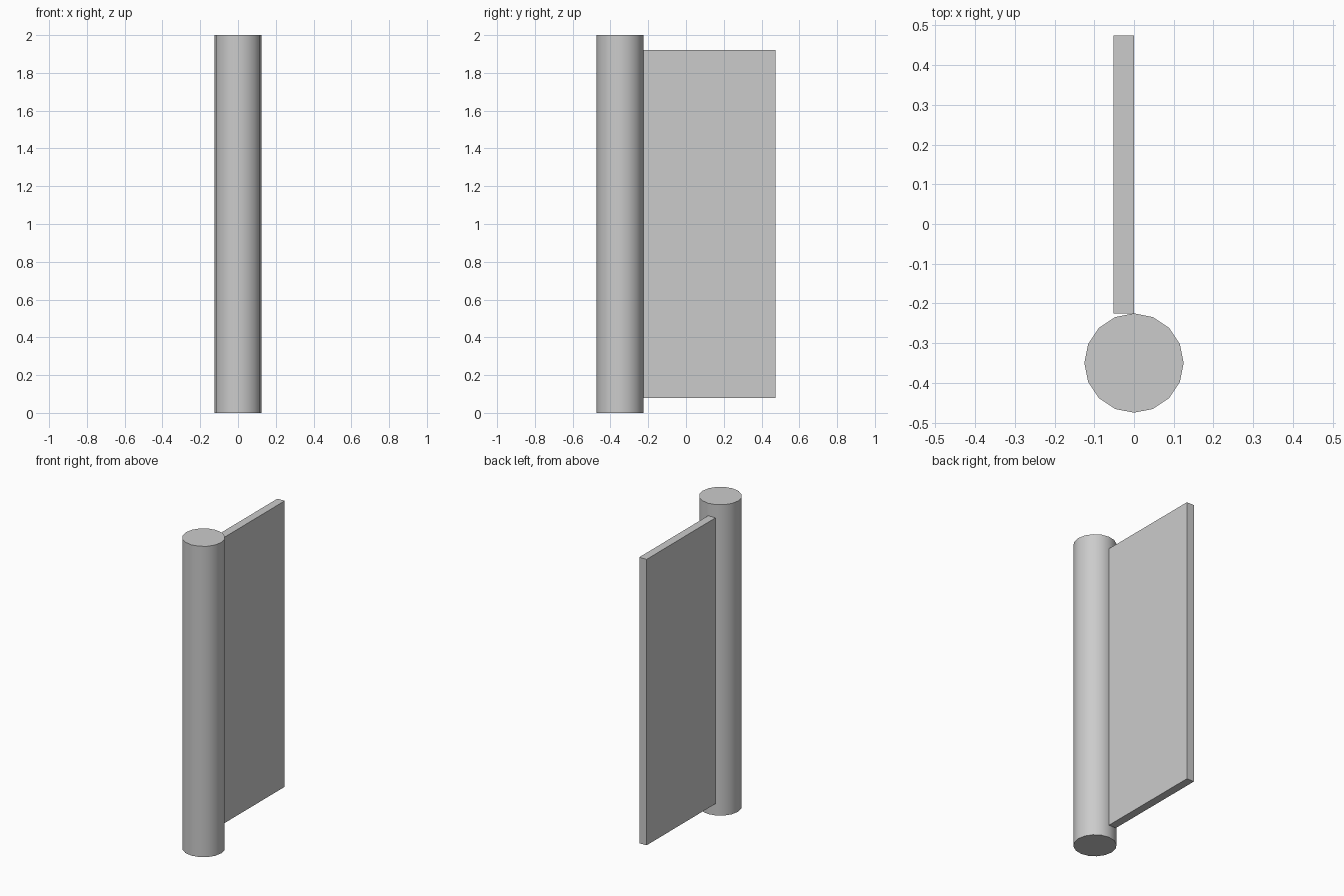
import bpy

cube = bpy.data.objects.get("Cube")
if cube:
    bpy.data.objects.remove(cube, do_unlink=True)

# One plain grey for both parts
GREY = (0.6, 0.6, 0.6, 1.0)
grey = bpy.data.materials.new("plain grey")
grey.use_nodes = True
grey.diffuse_color = GREY
grey.node_tree.nodes["Principled BSDF"].inputs["Base Color"].default_value = GREY

POST_RADIUS = 0.125
POST_Y = -0.35


def finish(name):
    obj = bpy.context.object
    obj.name = obj.data.name = name
    obj.data.materials.append(grey)
    return obj


# Upright sixteen-sided post, smooth around the side with sharp rims
bpy.ops.mesh.primitive_cylinder_add(vertices=16, radius=POST_RADIUS, depth=2.0,
                                    location=(0, POST_Y, 1.0))
finish("post")
bpy.ops.object.shade_smooth_by_angle(angle=0.6)

# Flat panel behind the post, its left face on the centre line
x0, x1 = -0.052, 0.0
y0, y1 = POST_Y + POST_RADIUS, 0.475
z0, z1 = 0.08, 1.92
bpy.ops.mesh.primitive_cube_add(size=1, location=((x0 + x1) / 2, (y0 + y1) / 2, (z0 + z1) / 2))
panel = finish("panel")
panel.scale = (x1 - x0, y1 - y0, z1 - z0)
bpy.ops.object.transform_apply(location=False, rotation=False, scale=True)
